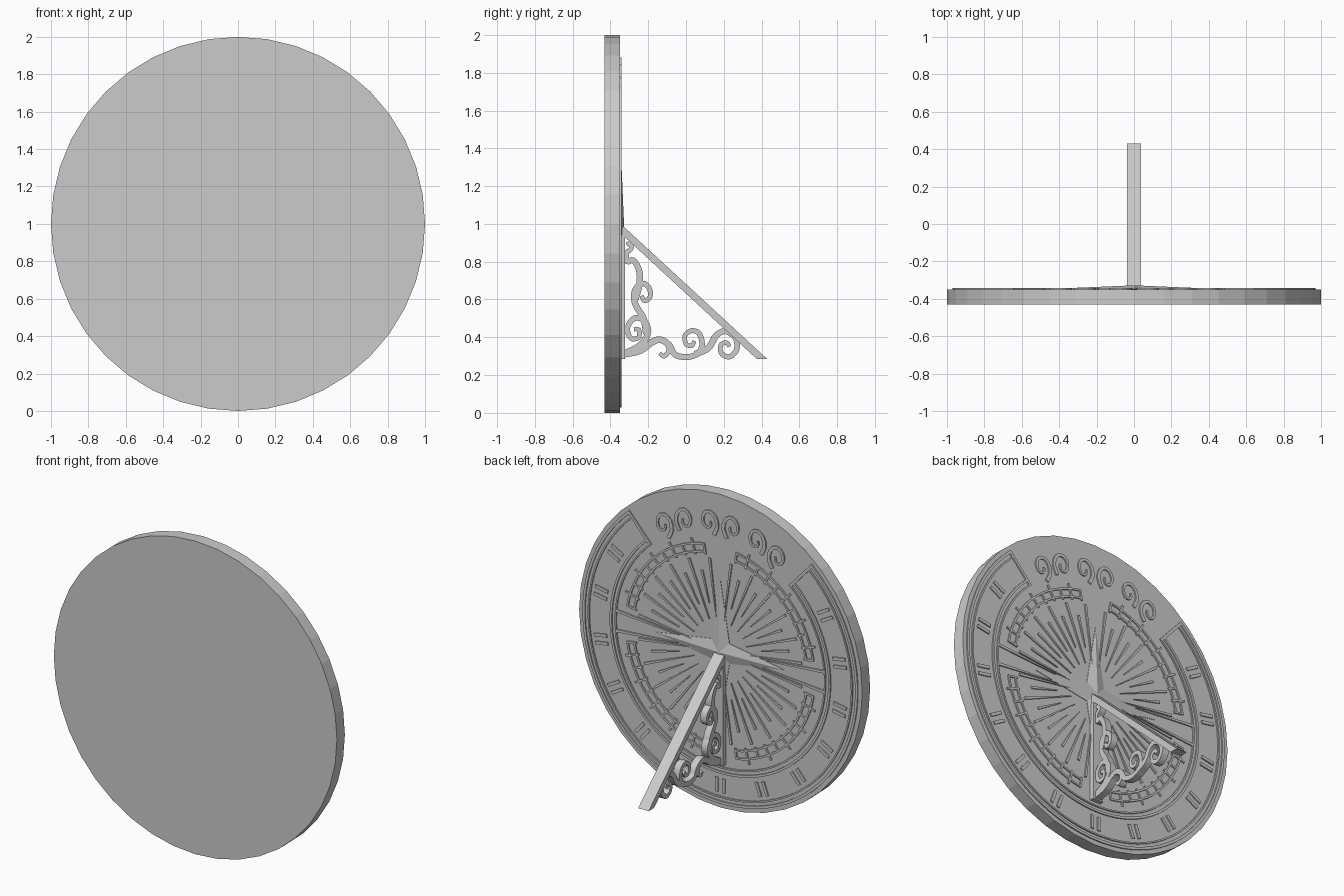
import bpy, bmesh
from math import sin, cos, radians, pi
from mathutils import Vector

if "Cube" in bpy.data.objects:
    bpy.data.objects.remove(bpy.data.objects["Cube"])

FACE, TOP = -0.35, -0.342   # dial surface and top of its relief


def finish(name, bm):
    bmesh.ops.recalc_face_normals(bm, faces=bm.faces)
    me = bpy.data.meshes.new(name)
    bm.to_mesh(me)
    bm.free()
    ob = bpy.data.objects.new(name, me)
    bpy.context.collection.objects.link(ob)
    return ob


def strip(bm, left, right, place, lo, hi):
    """Solid ribbon between two 2D edges, thickened from lo to hi."""
    rows = [[bm.verts.new(place(p, d)) for p, d in ((l, lo), (l, hi), (r, hi), (r, lo))]
            for l, r in zip(left, right)]
    for a, b in zip(rows, rows[1:]):
        for i in range(4):
            j = (i + 1) % 4
            bm.faces.new((a[i], a[j], b[j], b[i]))
    bm.faces.new(rows[0])
    bm.faces.new(rows[-1][::-1])


def on_dial(p, d):
    return (p[0], d, 1 + p[1])


def on_side(p, d):
    return (d, p[0], p[1])


def polar(r, deg, off=0):
    a = radians(deg)
    return (r * cos(a) - off * sin(a), r * sin(a) + off * cos(a))


def arc(bm, r0, r1, a0, a1, top=TOP):
    n = max(2, round((a1 - a0) / 4.5))
    angs = [a0 + (a1 - a0) * i / n for i in range(n + 1)]
    strip(bm, [polar(r0, a) for a in angs], [polar(r1, a) for a in angs],
          on_dial, FACE - 0.004, top)


def ray(bm, deg, r0, r1, w0, w1, shift=0, top=TOP):
    strip(bm, [polar(r0, deg, shift + w0), polar(r1, deg, shift + w1)],
          [polar(r0, deg, shift - w0), polar(r1, deg, shift - w1)],
          on_dial, FACE - 0.004, top)


def ribbon(bm, pts, w0, w1, place, lo, hi, steps=5):
    """Tapered ribbon along a smooth curve through pts."""
    p = [Vector(q) for q in pts]
    p = [2 * p[0] - p[1]] + p + [2 * p[-1] - p[-2]]
    path = []
    for a, b, c, d in zip(p, p[1:], p[2:], p[3:]):
        for i in range(steps):
            t = i / steps
            path.append(0.5 * (2 * b + (c - a) * t + (2 * a - 5 * b + 4 * c - d) * t * t
                               + (3 * b - a - 3 * c + d) * t ** 3))
    path.append(p[-2])
    left, right = [], []
    for i, q in enumerate(path):
        t = (path[min(i + 1, len(path) - 1)] - path[max(i - 1, 0)]).normalized()
        w = w0 + (w1 - w0) * i / (len(path) - 1)
        n = Vector((-t.y, t.x)) * w
        left.append(q + n)
        right.append(q - n)
    strip(bm, left, right, place, lo, hi)


# Dial plate: 40-sided disc
bm = bmesh.new()
ring = [bm.verts.new(on_dial(polar(1, i * 9), -0.43)) for i in range(40)]
back = bm.faces.new(ring)
out = bmesh.ops.extrude_face_region(bm, geom=[back])
bmesh.ops.translate(bm, vec=(0, 0.08, 0), verts=[v for v in out["geom"] if isinstance(v, bmesh.types.BMVert)])
if back.is_valid is False or len(bm.faces) < 42:
    bm.faces.new(ring)
finish("dial_plate", bm)

# Hour band: borders open at the top, closed by radial ends
bm = bmesh.new()
for r0, r1 in ((0.955, 0.972), (0.925, 0.935), (0.765, 0.78), (0.735, 0.745)):
    arc(bm, r0, r1, -228, 48)
for a in (48, 132):
    ray(bm, a, 0.735, 0.972, 0.009, 0.009)
finish("hour_band", bm)

# Hour markers: plain paired strokes
bm = bmesh.new()
for k in range(13):
    for s in (-0.025, 0.025):
        ray(bm, -210 + k * 20, 0.81, 0.90, 0.010, 0.010, s)
finish("hour_markers", bm)

# Minute track: quarter arcs with cross ticks
bm = bmesh.new()
for q in range(4):
    a0 = q * 90 + 10
    for r in (0.61, 0.66):
        arc(bm, r, r + 0.012, a0, a0 + 70)
    for k in range(11):
        ray(bm, a0 + k * 7, 0.60, 0.70 if k % 2 else 0.67, 0.006, 0.006)
finish("minute_track", bm)

# Sunburst of tapered rays
bm = bmesh.new()
for k in range(48):
    if k % 12:
        ray(bm, k * 7.5, 0.2 if k % 2 else 0.3, 0.58 if k % 2 else 0.5, 0.002, 0.008)
for a in (0, 180):
    for s in (-5, 5):
        ray(bm, a + s, 0.3, 0.735, 0.003, 0.009)
finish("sunburst", bm)

# Scroll flourish across the open top
bm = bmesh.new()
for k in range(6):
    c = polar(0.81, 60 + k * 12)
    flip = 1 if k % 2 else -1
    curl = [(c[0] + flip * (0.07 - 0.055 * i / 10) * cos(i * 0.75 - 1),
             c[1] + (0.09 - 0.07 * i / 10) * sin(i * 0.75 - 1)) for i in range(11)]
    ribbon(bm, curl, 0.012, 0.006, on_dial, FACE - 0.004, TOP, 2)
finish("top_flourish", bm)

# Four-pointed star with a raised centre
bm = bmesh.new()
apex = bm.verts.new((0, -0.328, 1))
rim = [bm.verts.new(on_dial(polar(0.09 if i % 2 else 0.45, i * 45), -0.347)) for i in range(8)]
foot = [bm.verts.new(v.co - Vector((0, 0.007, 0))) for v in rim]
for i in range(8):
    j = (i + 1) % 8
    bm.faces.new((apex, rim[i], rim[j]))
    bm.faces.new((rim[i], foot[i], foot[j], rim[j]))
bm.faces.new(foot)
finish("compass_star", bm)

# Gnomon: sloping bar and upright against the dial
bm = bmesh.new()
strip(bm, [(-0.345, 1.0), (0.43, 0.285)], [(-0.345, 0.95), (0.375, 0.285)], on_side, -0.037, 0.037)
finish("gnomon_bar", bm)
bm = bmesh.new()
strip(bm, [(-0.352, 0.285), (-0.352, 0.98)], [(-0.322, 0.285), (-0.322, 0.97)], on_side, -0.037, 0.037)
finish("gnomon_upright", bm)

# Gnomon scrollwork, each strand as (y, z) points
strands = [
    [(-.33, .31), (-.24, .33), (-.16, .385), (-.11, .375), (-.09, .335), (-.115, .30), (-.14, .315)],
    [(-.19, .37), (-.14, .388), (-.09, .36), (-.06, .31), (0, .295), (.06, .312), (.085, .36), (.07, .42),
     (.03, .435), (-.005, .41), (0, .365), (.03, .355), (.045, .38)],
    [(.05, .31), (.12, .345), (.16, .41), (.21, .432), (.262, .395), (.268, .335), (.23, .297),
     (.187, .315), (.185, .36), (.215, .372), (.23, .35)],
    [(-.33, .31), (-.24, .36), (-.2, .43), (-.225, .49), (-.275, .50), (-.31, .45), (-.292, .395),
     (-.25, .40), (-.25, .44), (-.275, .443)],
    [(-.21, .42), (-.225, .5), (-.27, .58), (-.27, .65), (-.23, .685), (-.195, .66), (-.19, .615),
     (-.22, .592), (-.235, .62)],
    [(-.268, .6), (-.245, .69), (-.25, .76), (-.28, .808), (-.31, .80), (-.314, .845), (-.29, .87),
     (-.295, .898), (-.314, .89)],
]
bm = bmesh.new()
for s in strands:
    ribbon(bm, s, 0.018, 0.011, on_side, -0.022, 0.022)
finish("gnomon_scrollwork", bm)
